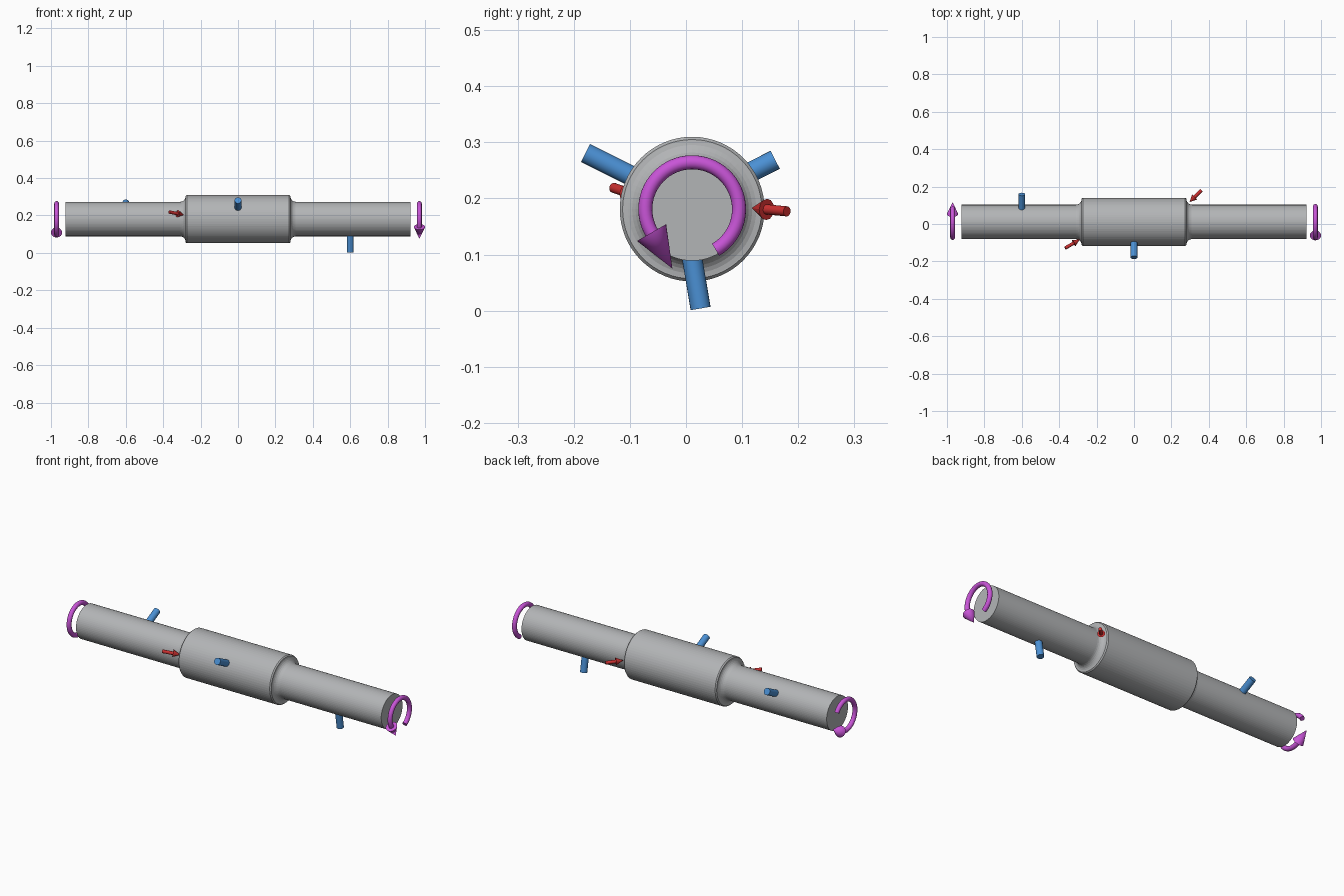
import bpy, bmesh, math
from mathutils import Vector

if "Cube" in bpy.data.objects:
    bpy.data.objects.remove(bpy.data.objects["Cube"])

CY, CZ = 0.011, 0.181          # shaft axis


def material(name, rgb):
    m = bpy.data.materials.new(name)
    m.diffuse_color = (*rgb, 1)
    m.use_nodes = True
    m.node_tree.nodes["Principled BSDF"].inputs["Base Color"].default_value = m.diffuse_color
    return m


GREY = material("steel_grey", (0.45, 0.46, 0.47))
BLUE = material("peg_blue", (0.07, 0.28, 0.66))
RED = material("arrow_red", (0.60, 0.03, 0.03))
PURPLE = material("arrow_purple", (0.58, 0.09, 0.68))


def finish(name, bm, mat, smooth=None):
    bmesh.ops.recalc_face_normals(bm, faces=bm.faces)
    mesh = bpy.data.meshes.new(name)
    bm.to_mesh(mesh)
    bm.free()
    mesh.materials.append(mat)
    ob = bpy.data.objects.new(name, mesh)
    bpy.context.collection.objects.link(ob)
    if smooth:
        bpy.ops.object.select_all(action='DESELECT')
        ob.select_set(True)
        bpy.context.view_layer.objects.active = ob
        bpy.ops.object.shade_smooth_by_angle(angle=math.radians(smooth))
    return ob


def rod(name, a, b, r1, r2, sides, mat, smooth=None):
    """Cylinder or cone running from point a to point b."""
    a, b = Vector(a), Vector(b)
    d = b - a
    mtx = d.to_track_quat('Z', 'Y').to_matrix().to_4x4()
    mtx.translation = (a + b) / 2
    bm = bmesh.new()
    bmesh.ops.create_cone(bm, cap_ends=True, segments=sides, radius1=r1,
                          radius2=r2, depth=d.length, matrix=mtx)
    return finish(name, bm, mat, smooth)


# Stepped shaft: revolved profile with chamfered collar and filleted shoulders
half = [(0.31 - 0.03 * math.sin(t), 0.122 - 0.03 * math.cos(t))
        for t in [i * math.pi / 12 for i in range(7)]]
half = [(0.922, 0.0), (0.922, 0.092)] + half + [(0.28, 0.124), (0.274, 0.129)]
profile = half + [(-x, r) for x, r in reversed(half)]
bm = bmesh.new()
vs = [bm.verts.new((x, CY, CZ + r)) for x, r in profile]
es = [bm.edges.new(p) for p in zip(vs, vs[1:])]
bmesh.ops.spin(bm, geom=vs + es, cent=(0, CY, CZ), axis=(1, 0, 0),
               angle=math.tau, steps=64)
bmesh.ops.remove_doubles(bm, verts=bm.verts, dist=1e-5)
finish("stepped_shaft", bm, GREY)

# Blue pegs standing out of the shaft: x, inner end (y, z), outer end (y, z)
pegs = [("left_peg", -0.6, (0.076, 0.227), (0.159, 0.269)),
        ("collar_peg", 0.0, (-0.085, 0.234), (-0.179, 0.281)),
        ("right_peg", 0.6, (0.009, 0.105), (0.026, 0.004))]
for name, x, p, q in pegs:
    rod(name, (x, *p), (x, *q), 0.018, 0.018, 24, BLUE, 30)

# Red arrows pointing at the shoulders
arrows = [("left_shoulder", (-0.368, -0.129, 0.219), (-0.290, -0.083, 0.203)),
          ("right_shoulder", (0.360, 0.180, 0.177), (0.297, 0.117, 0.183))]
for name, tail, tip in arrows:
    tail, tip = Vector(tail), Vector(tip)
    neck = tip + (tail - tip).normalized() * 0.038
    rod(name + "_arrow_stem", tail, neck, 0.009, 0.009, 16, RED, 30)
    rod(name + "_arrow_head", neck, tip, 0.019, 0.0, 12, RED)


# Purple rotation arrows: three-quarter ring with a cone at its end
def rotation_arrow(name, x, start, R=0.0835, r=0.0125, steps=48, sides=16):
    def at(a, rad):
        return Vector((x, CY + rad * math.cos(a), CZ + rad * math.sin(a)))
    a0 = math.radians(start)
    a1 = a0 + math.radians(270)
    bm = bmesh.new()
    rings = []
    for i in range(steps + 1):
        a = a0 + (a1 - a0) * i / steps
        rings.append([bm.verts.new(at(a, R + r * math.cos(t)) + Vector((r * math.sin(t), 0, 0)))
                      for t in [math.tau * k / sides for k in range(sides)]])
    for p, q in zip(rings, rings[1:]):
        for k in range(sides):
            n = (k + 1) % sides
            bm.faces.new((p[k], p[n], q[n], q[k]))
    bm.faces.new(rings[0])
    bm.faces.new(rings[-1])
    finish(name + "_ring", bm, PURPLE, 40)
    base = at(a1, R)
    tangent = Vector((0, -math.sin(a1), math.cos(a1)))
    rod(name + "_ring_head", base, base + tangent * 0.074, 0.03, 0.0, 24, PURPLE, 30)


rotation_arrow("right_rotation", 0.97, -60)
rotation_arrow("left_rotation", -0.97, 30)
